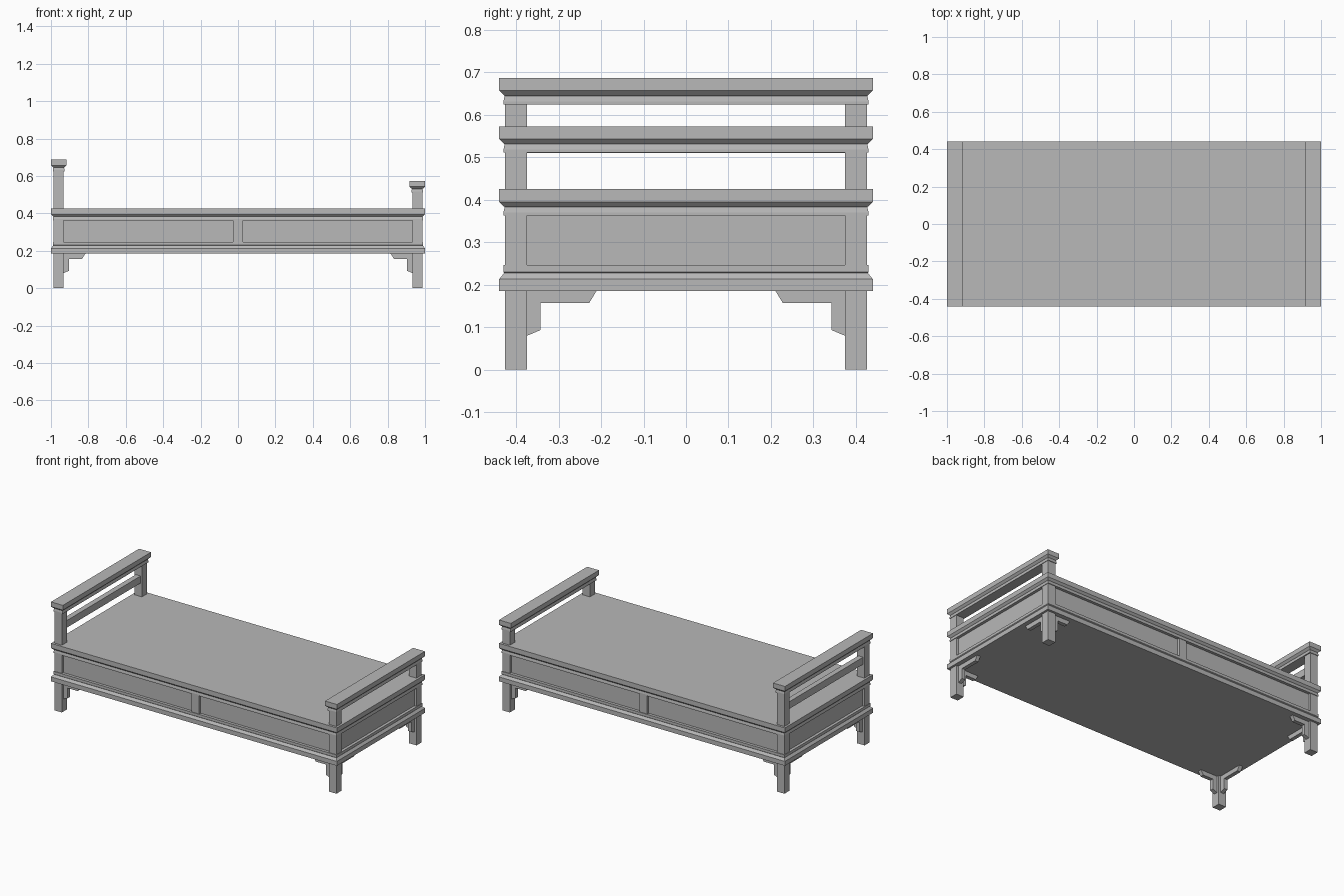
import bpy
import bmesh
from mathutils import Matrix, Vector

cube = bpy.data.objects.get("Cube")
if cube:
    bpy.data.objects.remove(cube, do_unlink=True)

grey = bpy.data.materials.new("grey paint")
grey.use_nodes = True
COLOUR = (0.48, 0.48, 0.48, 1)
grey.diffuse_color = COLOUR
grey.node_tree.nodes["Principled BSDF"].inputs["Base Color"].default_value = COLOUR


def finish(name, bm):
    bmesh.ops.recalc_face_normals(bm, faces=bm.faces)
    mesh = bpy.data.meshes.new(name)
    bm.to_mesh(mesh)
    bm.free()
    mesh.materials.append(grey)
    obj = bpy.data.objects.new(name, mesh)
    bpy.context.collection.objects.link(obj)
    return obj


def box(name, x, y, z):
    """Box from (low, high) ranges."""
    bm = bmesh.new()
    size = Vector((x[1] - x[0], y[1] - y[0], z[1] - z[0]))
    mid = Vector((x[0] + x[1], y[0] + y[1], z[0] + z[1])) / 2
    bmesh.ops.create_cube(bm, size=1, matrix=Matrix.Translation(mid) @ Matrix.Diagonal(size).to_4x4())
    return finish(name, bm)


def moulding(name, cx, hx, hy, profile):
    """Rectangular slab whose edge follows (inset, height) steps."""
    bm = bmesh.new()
    rings = []
    for inset, z in profile:
        a, b = hx - inset, hy - inset
        rings.append([bm.verts.new((cx + sx * a, sy * b, z))
                      for sx, sy in ((-1, -1), (1, -1), (1, 1), (-1, 1))])
    for low, high in zip(rings, rings[1:]):
        for i in range(4):
            j = (i + 1) % 4
            bm.faces.new((low[i], low[j], high[j], high[i]))
    bm.faces.new(rings[0])
    bm.faces.new(rings[-1])
    return finish(name, bm)


def cornice(top):
    """Cap profile hanging below a given top height."""
    return [(0.010, top - 0.062), (0.010, top - 0.055), (0.013, top - 0.042),
            (0.010, top - 0.040), (0, top - 0.030), (0, top)]


def bracket(name, sx, sy, along_x, reach):
    """Stepped corner bracket beside a leg."""
    step, low = 0.031, 0.157
    outline = [(0, 0.08), (step, 0.093), (step, low),
               (reach - 0.017, low), (reach, BASE), (0, BASE)]
    bm = bmesh.new()
    sides = []
    for t in (-0.012, 0.012):
        ring = []
        for d, z in outline:
            if along_x:
                co = (sx * (LEG_X[0] - d), sy * (0.40 + t), z)
            else:
                co = (sx * (0.96 + t), sy * (LEG_Y[0] - d), z)
            ring.append(bm.verts.new(co))
        bm.faces.new(ring)
        sides.append(ring)
    n = len(outline)
    for i in range(n):
        j = (i + 1) % n
        bm.faces.new((sides[0][i], sides[0][j], sides[1][j], sides[1][i]))
    return finish(name, bm)


def span(sign, pair):
    return sorted(sign * v for v in pair)


BASE, DECK = 0.185, 0.425
LEG_X, LEG_Y = (0.934, 0.987), (0.374, 0.426)
HEAD, FOOT = 0.687, 0.573

# Bed box: lower moulding, recessed panels, top moulding
moulding("base_moulding", 0, 1, 0.44,
         [(0, BASE), (0, 0.213), (0.012, 0.228), (0.010, 0.230), (0.010, 0.247)])
box("side_panels", (-0.972, 0.972), (-0.412, 0.412), (0.23, 0.38))
moulding("bed_top", 0, 1, 0.44, cornice(DECK))

# Legs continuing into end posts, with brackets at each corner
for sx, end, top in ((-1, "head", HEAD), (1, "foot", FOOT)):
    for sy, side in ((-1, "front"), (1, "back")):
        box(f"{end}_{side}_post", span(sx, LEG_X), span(sy, LEG_Y), (0, top - 0.04))
        bracket(f"{end}_{side}_long_bracket", sx, sy, True, 0.118)
        bracket(f"{end}_{side}_short_bracket", sx, sy, False, 0.163)
    # Moulded top rail
    moulding(f"{end}_top_rail", sx * 0.9585, 0.0415, 0.44, cornice(top))

# Centre stiles on the long sides
for sy, side in ((-1, "front"), (1, "back")):
    box(f"{side}_centre_stile", (-0.026, 0.026), span(sy, (0.40, LEG_Y[1])), (0.24, 0.37))

# Lower crossbar at the head end
box("head_crossbar", (-0.977, -0.943), (-0.38, 0.38), (0.51, 0.555))
